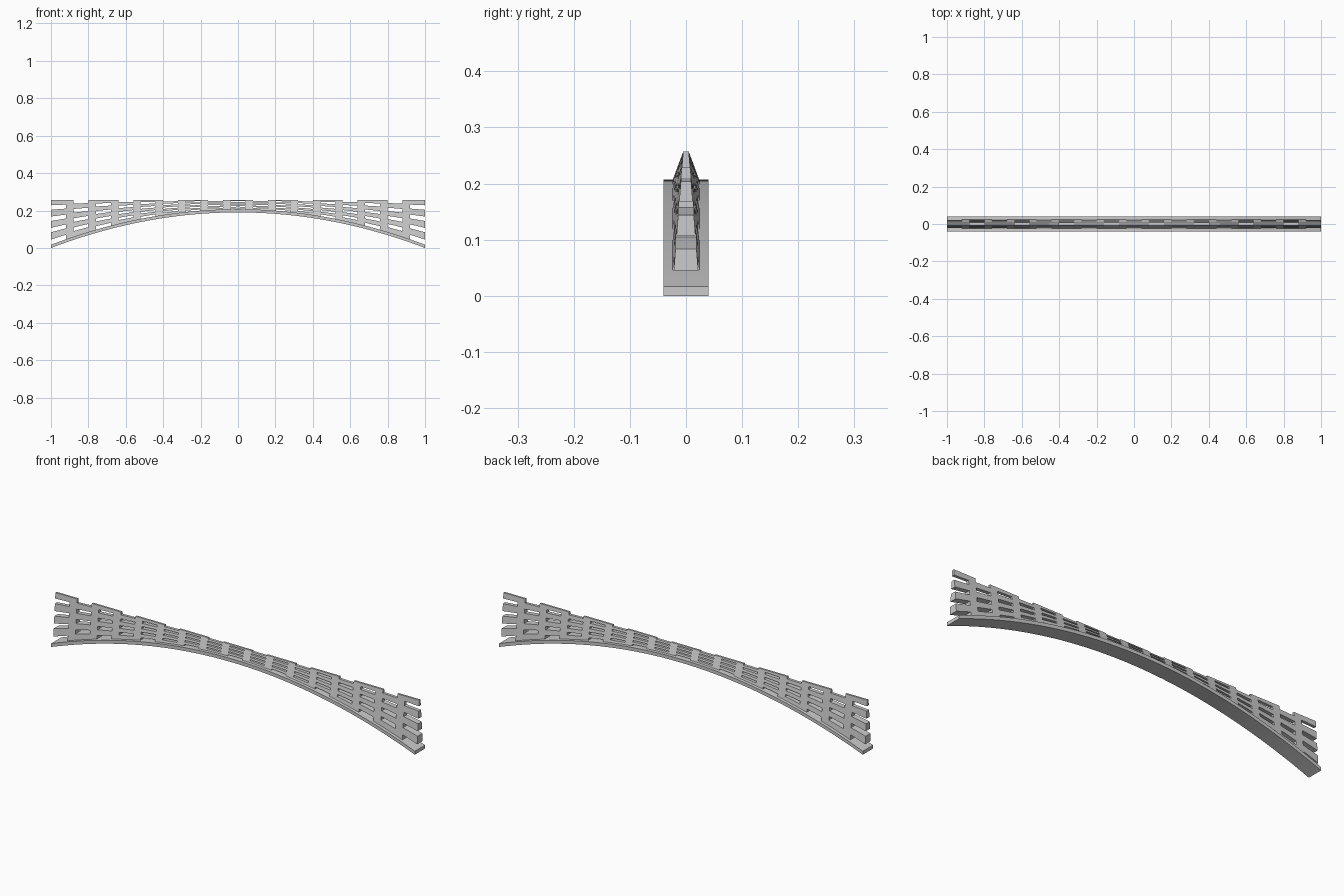
import bpy, bmesh

if "Cube" in bpy.data.objects:
    bpy.data.objects.remove(bpy.data.objects["Cube"])

TOP, RISE, THICK = 0.257, 0.19, 0.017
N = 50                                   # columns along the span
XS = [-1 + 2 * i / N for i in range(N + 1)]


def arch_z(x):
    return RISE * (1 - x * x)


def finish(bm, name):
    bmesh.ops.recalc_face_normals(bm, faces=bm.faces)
    me = bpy.data.meshes.new(name)
    bm.to_mesh(me)
    bm.free()
    ob = bpy.data.objects.new(name, me)
    bpy.context.collection.objects.link(ob)
    bpy.context.view_layer.objects.active = ob
    ob.select_set(True)
    bpy.ops.object.shade_smooth_by_angle(angle=0.6)
    ob.select_set(False)


# Curved deck strip under the wall
bm = bmesh.new()
rings = []
for x in XS:
    z = arch_z(x)
    rings.append([bm.verts.new((x, y, z + t)) for y, t in
                  ((-0.04, 0), (0.04, 0), (0.04, THICK), (-0.04, THICK))])
for a, b in zip(rings, rings[1:]):
    for k in range(4):
        bm.faces.new((a[k], a[(k + 1) % 4], b[(k + 1) % 4], b[k]))
bm.faces.new(rings[0])
bm.faces.new(rings[-1])
finish(bm, "arch_strip")

# Tapered lattice wall: windows staggered like brickwork
ROWS = [0, .12, .155, .255, .28, .38, .405, .505, .53, .63,
        .655, .755, .78, .88, .9, 1]
M = len(ROWS) - 1


def solid(i, j):
    if not (0 <= i < N and 0 <= j < M):
        return False
    end_gap = j % 4 == 0 and i % 6 in (0, 1)
    notch = j % 4 == 2 and i % 6 in (3, 4)
    return not (end_gap or notch)


bm = bmesh.new()
cache = {}


def vert(i, j, side):
    key = (i, j, side)
    if key not in cache:
        x, v = XS[i], ROWS[j]
        base = arch_z(x) + THICK - 0.001
        half = 0.024 + (0.005 - 0.024) * v
        cache[key] = bm.verts.new((x, side * half, base + (TOP - base) * v))
    return cache[key]


for i in range(N):
    for j in range(M):
        if not solid(i, j):
            continue
        loop = [(i, j), (i + 1, j), (i + 1, j + 1), (i, j + 1)]
        near = [(i, j - 1), (i + 1, j), (i, j + 1), (i - 1, j)]
        for s in (-1, 1):
            bm.faces.new([vert(*p, s) for p in loop])
        for k in range(4):               # rims around openings
            if not solid(*near[k]):
                a, b = loop[k], loop[(k + 1) % 4]
                bm.faces.new((vert(*a, -1), vert(*b, -1),
                              vert(*b, 1), vert(*a, 1)))
finish(bm, "lattice_wall")
